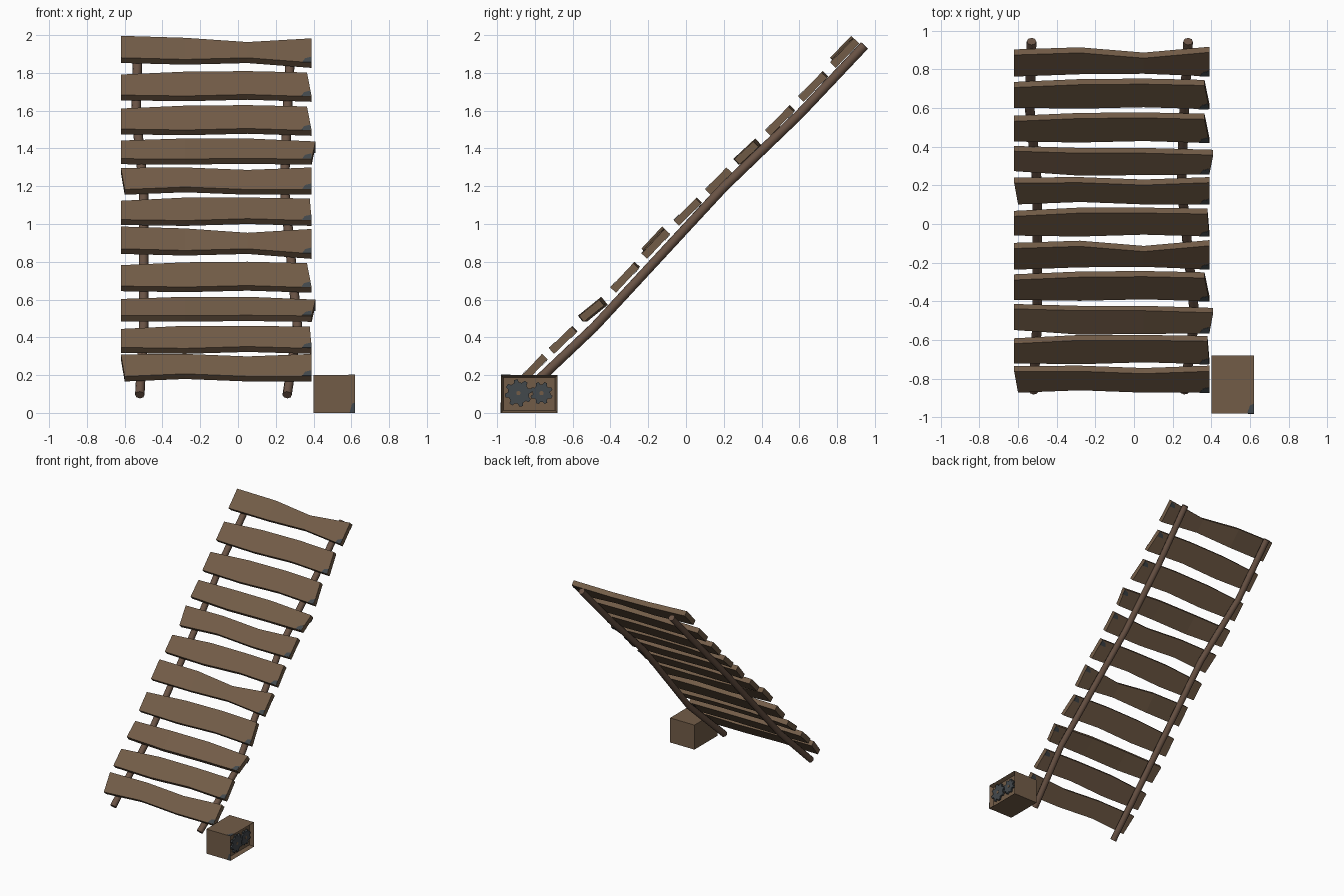
import bpy, bmesh, math
from mathutils import Vector

cube = bpy.data.objects.get("Cube")
if cube:
    bpy.data.objects.remove(cube, do_unlink=True)


def material(name, rgb):
    m = bpy.data.materials.new(name)
    m.use_nodes = True
    m.diffuse_color = (*rgb, 1)
    m.node_tree.nodes["Principled BSDF"].inputs["Base Color"].default_value = (*rgb, 1)
    return m


WOOD = material("plank brown", (0.17, 0.108, 0.064))
RAIL = material("rail brown", (0.145, 0.088, 0.06))
METAL = material("dark steel", (0.055, 0.065, 0.072))


def add_object(name, mesh, mat):
    mesh.materials.clear()
    mesh.materials.append(mat)
    ob = bpy.data.objects.new(name, mesh)
    bpy.context.collection.objects.link(ob)
    return ob


def finish(name, bm, mat):
    bmesh.ops.recalc_face_normals(bm, faces=bm.faces[:])
    mesh = bpy.data.meshes.new(name)
    bm.to_mesh(mesh)
    bm.free()
    return add_object(name, mesh, mat)


def prism(name, outline, offset, mat):
    """Extrude a closed outline of 3D points by an offset."""
    bm = bmesh.new()
    face = bm.faces.new([bm.verts.new(p) for p in outline])
    ext = bmesh.ops.extrude_face_region(bm, geom=[face])["geom"]
    top = [g for g in ext if isinstance(g, bmesh.types.BMVert)]
    bmesh.ops.translate(bm, verts=top, vec=Vector(offset))
    if not any(face in v.link_faces for v in face.verts if len(v.link_faces) > 2):
        bm.faces.new(face.verts[:])
    return finish(name, bm, mat)


# Plank shapes: lower edge, upper edge, warp, and x shift of (left low, right low, right high)
THICK = 0.04
STATIONS = (-0.62, -0.28, 0.05, 0.39)
SHAPES = {
    "wide": ((-.085, -.092, -.081, -.096), (.066, .087, .091, .081), (0, 0, 0, 0), (0, 0, -.025)),
    "flared": ((-.061, -.079, -.075, -.075), (.08, .08, .08, .062), (-.01, .005, .005, 0), (0, 0, .02)),
    "skewed": ((-.078, -.06, -.078, -.078), (.081, .084, .066, .084), (0, 0, 0, 0), (.02, 0, 0)),
    "plain": ((-.079, -.086, -.072, -.086), (.062, .086, .086, .079), (0, 0, 0, 0), (0, 0, -.01)),
    "bowed": ((-.082, -.08, -.072, -.1), (.079, .079, .044, .079), (.015, 0, .004, -.004), (0, 0, 0)),
}


def plank(name, shape, y, z, tilt):
    low, high, warp, (shift_ll, shift_rl, shift_rh) = SHAPES[shape]
    a = math.radians(tilt)
    along = Vector((0, math.cos(a), math.sin(a)))
    out = Vector((0, -math.sin(a), math.cos(a)))

    def place(x, v, w):
        return Vector((x, y, z)) + along * v + out * w

    bm = bmesh.new()
    rings = []
    for i, x in enumerate(STATIONS):
        xl = x + (shift_ll if i == 0 else shift_rl if i == 3 else 0)
        xh = x + (shift_rh if i == 3 else 0)
        f, b = warp[i] + THICK / 2, warp[i] - THICK / 2
        rings.append([bm.verts.new(place(*p)) for p in
                      ((xl, low[i], f), (xh, high[i], f), (xh, high[i], b), (xl, low[i], b))])
    for r, s in zip(rings, rings[1:]):
        for k in range(4):
            bm.faces.new((r[k], r[(k + 1) % 4], s[(k + 1) % 4], s[k]))
    bm.faces.new(rings[0])
    bm.faces.new(rings[-1])
    finish(name, bm, WOOD)

    # Small steel corner plates on both broad sides
    for side, label in ((1, "front"), (-1, "back")):
        w = warp[3] + side * (THICK / 2 + 0.001)
        xr, v = STATIONS[3] + min(shift_rh, 0) * 0.2, low[3]
        if side < 0:
            v = high[3] - 0.045
            xr = STATIONS[3] + shift_rh
        corner = [place(xr, v + 0.002, w), place(xr, v + 0.042, w),
                  place(xr - 0.035, v + 0.03, w), place(xr - 0.05, v + 0.002, w)]
        prism(f"{name}_{label}_plate", corner, out * side * 0.002, METAL)


PLANKS = (
    ("skewed", -.805, .237, 47), ("plain", -.65, .387, 44), ("flared", -.495, .545, 39),
    ("wide", -.32, .72, 47), ("bowed", -.155, .905, 47), ("plain", .01, 1.065, 45),
    ("skewed", .17, 1.225, 46), ("flared", .325, 1.38, 43), ("wide", .5, 1.55, 46),
    ("wide", .675, 1.73, 46), ("bowed", .845, 1.915, 46),
)
for n, spec in enumerate(PLANKS, 1):
    plank(f"plank_{n}", *spec)


# Crooked eight-sided rails under the planks
def rail(name, points):
    cu = bpy.data.curves.new(name, "CURVE")
    cu.dimensions = "3D"
    cu.bevel_depth = 0.025
    cu.bevel_resolution = 2
    cu.use_fill_caps = True
    sp = cu.splines.new("POLY")
    sp.points.add(len(points) - 1)
    for p, co in zip(sp.points, points):
        p.co = (*co, 1)
    temp = bpy.data.objects.new(name + "_path", cu)
    bpy.context.collection.objects.link(temp)
    bpy.context.view_layer.update()
    deps = bpy.context.evaluated_depsgraph_get()
    mesh = bpy.data.meshes.new_from_object(temp.evaluated_get(deps))
    bpy.data.objects.remove(temp, do_unlink=True)
    add_object(name, mesh, RAIL)


HEIGHTS = ((-.865, .095), (-.485, .455), (.2, 1.195), (.6, 1.58), (.945, 1.945))
for name, xs in (("right_rail", (-.52, -.5, -.5, -.54, -.53)),
                 ("left_rail", (.26, .315, .245, .26, .28))):
    rail(name, [(x, y, z) for x, (y, z) in zip(xs, HEIGHTS)])

# Gear housing with a recessed panel on its outer side
bm = bmesh.new()
bmesh.ops.create_cube(bm, size=1)
for v in bm.verts:
    v.co = (0.51 + v.co.x * 0.22, -0.83 + v.co.y * 0.3, 0.1 + v.co.z * 0.2)
panel = max(bm.faces, key=lambda f: f.calc_center_median().x)
bmesh.ops.inset_region(bm, faces=[panel], thickness=0.018)
bmesh.ops.translate(bm, verts=panel.verts[:], vec=(-0.03, 0, 0))
finish("gear_housing", bm, WOOD)

# Steel corner plates on the housing
FX, FY = 0.62, -0.98
prism("housing_front_plate", [(FX, FY, 0), (FX, FY, .055), (FX - .015, FY, .05), (FX - .03, FY, 0)],
      (0, -0.002, 0), METAL)
prism("housing_top_plate", [(FX, FY, .2), (FX, FY + .05, .2), (FX - .02, FY + .04, .2), (FX - .035, FY, .2)],
      (0, 0, 0.002), METAL)


# Meshing gears with small axles
def gear(name, y, z, radius, teeth, x, phase):
    def ring(r, angle):
        return (x, y + r * math.cos(angle), z + r * math.sin(angle))
    outline = []
    step = math.tau / teeth
    for t in range(teeth):
        for frac, r in ((-.32, .78), (-.17, 1), (.17, 1), (.32, .78)):
            outline.append(ring(radius * r, phase + (t + frac) * step))
    prism(name, outline, (0.014, 0, 0), METAL)
    axle = [(px + 0.014, py, pz) for px, py, pz in (ring(0.012, k * math.tau / 8) for k in range(8))]
    prism(name + "_axle", axle, (0.002, 0, 0), WOOD)


gear("large_gear", -.887, .105, .073, 8, .6, 0.2)
gear("small_gear", -.765, .105, .06, 8, .594, 0.4)
